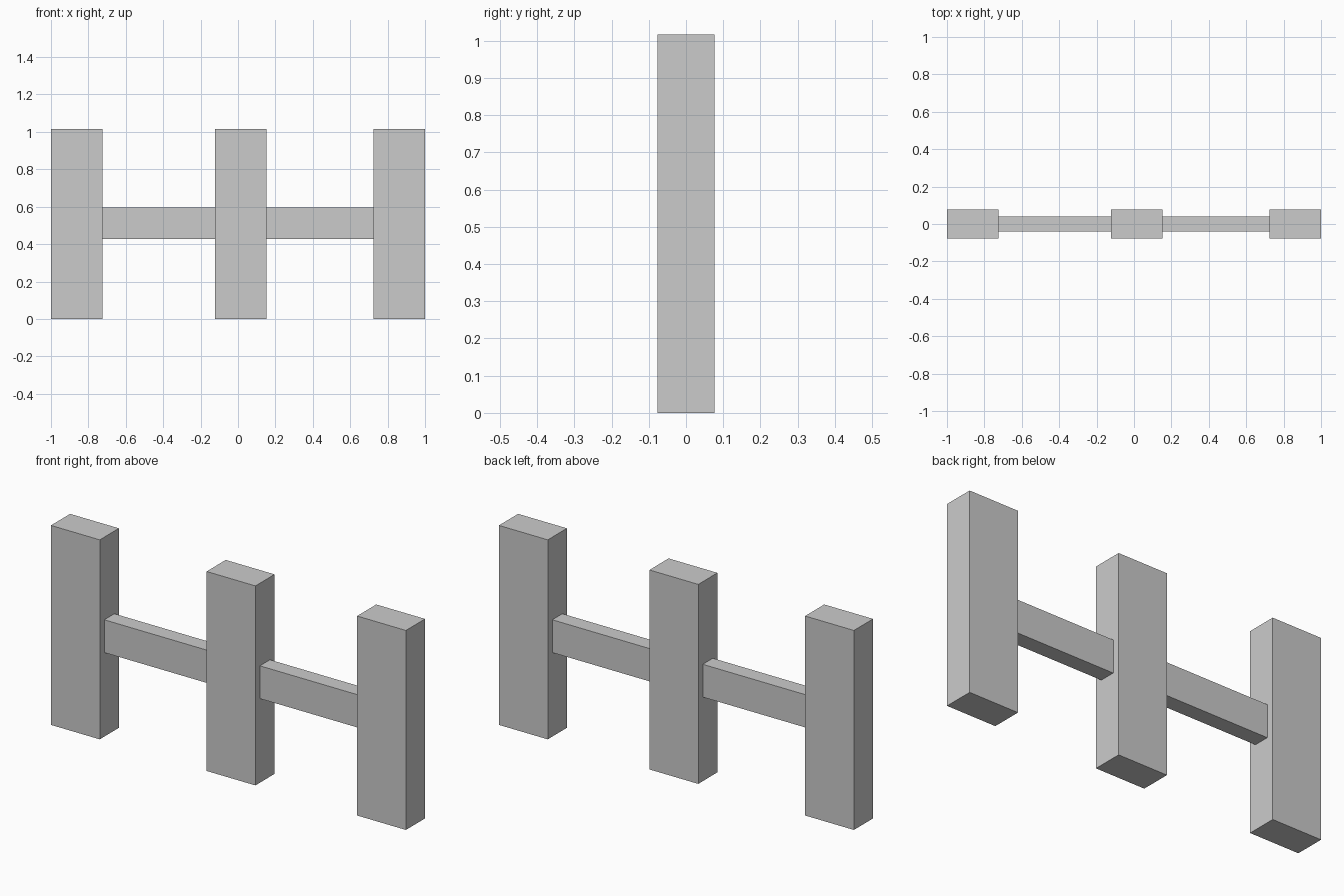
import bpy

if "Cube" in bpy.data.objects:
    bpy.data.objects.remove(bpy.data.objects["Cube"])

POST_W, POST_D, POST_H = 0.275, 0.154, 1.016
RAIL_D, RAIL_Z0, RAIL_Z1 = 0.081, 0.428, 0.595


def box(name, x0, x1, depth, z0, z1):
    bpy.ops.mesh.primitive_cube_add(size=1, location=((x0 + x1) / 2, 0, (z0 + z1) / 2))
    ob = bpy.context.object
    ob.name = name
    ob.scale = (x1 - x0, depth, z1 - z0)
    bpy.ops.object.transform_apply(location=False, rotation=False, scale=True)
    return ob


# Three upright posts (the middle one sits slightly off centre)
post_starts = [-1.0, -0.123, 1.0 - POST_W]
for side, x in zip(("left", "middle", "right"), post_starts):
    box(f"{side}_post", x, x + POST_W, POST_D, 0, POST_H)

# Thinner rails spanning the gaps between neighbouring posts
for side, a, b in zip(("left", "right"), post_starts, post_starts[1:]):
    box(f"{side}_rail", a + POST_W, b, RAIL_D, RAIL_Z0, RAIL_Z1)
